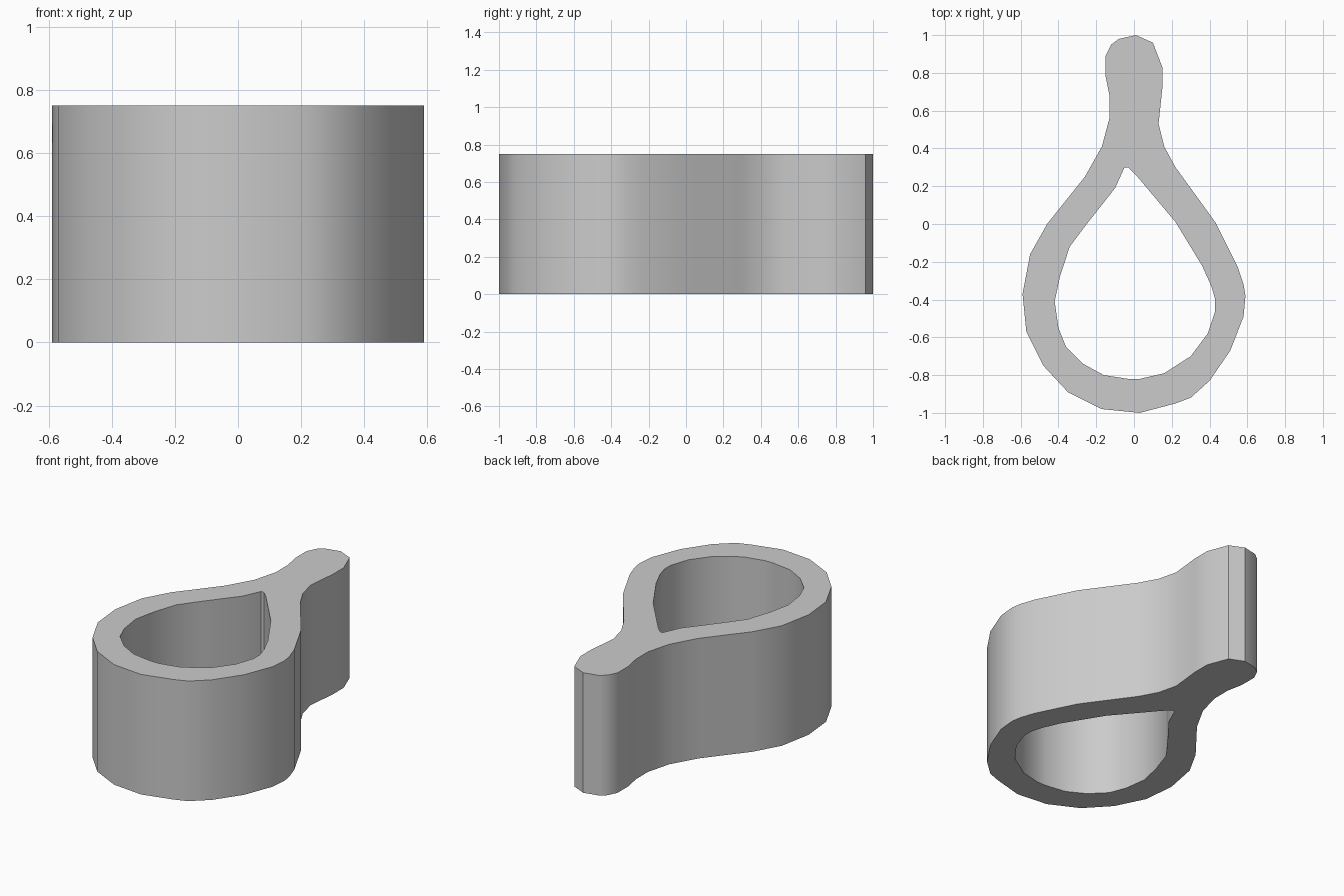
import bpy
import bmesh
import math

HEIGHT = 0.75

# Remove the default object
default_cube = bpy.data.objects.get("Cube")
if default_cube:
    bpy.data.objects.remove(default_cube, do_unlink=True)

# Teardrop rim running up into a rounded grip tab, clockwise, in hundredths
outer_profile = [
    (1, 100), (10, 96), (15, 83), (15, 72), (13, 53), (16, 41), (22, 30),
    (43, 1), (55, -23), (58, -32), (59, -38), (58, -49), (51, -67),
    (40, -83), (30, -92), (22, -95), (3, -100), (-17, -98), (-35, -89),
    (-48, -75), (-57, -57), (-59, -37), (-55, -16), (-46, 0), (-26, 25),
    (-17, 41), (-13, 56), (-13, 68), (-15, 78), (-15, 89), (-12, 95), (-8, 98),
]

# Teardrop opening through the loop
opening_profile = [
    (-5, 30), (-3, 30), (1, 26), (22, 1), (36, -22), (41, -33), (43, -40),
    (43, -46), (39, -58), (30, -70), (16, -79), (3, -82), (-3, -82),
    (-16, -80), (-27, -74), (-36, -65), (-40, -55), (-42, -41), (-39, -27),
    (-34, -12), (-25, 0), (-10, 19),
]


def make_material(name, value):
    material = bpy.data.materials.new(name)
    material.use_nodes = True
    colour = (value, value, value, 1)
    material.diffuse_color = colour
    material.node_tree.nodes["Principled BSDF"].inputs["Base Color"].default_value = colour
    return material


def add_wall(bm, profile):
    """Raise a closed profile into a wall; return its bottom and top edge loops."""
    rings = [[bm.verts.new((x / 100, y / 100, z)) for x, y in profile]
             for z in (0, HEIGHT)]
    bottom, top = rings
    for i in range(len(profile)):
        bm.faces.new((bottom[i - 1], bottom[i], top[i], top[i - 1]))
    return [[bm.edges.get((ring[i - 1], ring[i])) for i in range(len(ring))]
            for ring in rings]


def build_loop_with_tab(name, material):
    bm = bmesh.new()
    outer_loops = add_wall(bm, outer_profile)
    opening_loops = add_wall(bm, opening_profile)
    # Flat caps between the outer edge and the opening
    for outer_edges, opening_edges in zip(outer_loops, opening_loops):
        bmesh.ops.triangle_fill(bm, edges=outer_edges + opening_edges,
                                use_beauty=True, use_dissolve=False)
    bmesh.ops.recalc_face_normals(bm, faces=bm.faces)
    mesh = bpy.data.meshes.new(name)
    bm.to_mesh(mesh)
    bm.free()
    mesh.materials.append(material)
    part = bpy.data.objects.new(name, mesh)
    bpy.context.collection.objects.link(part)
    return part


loop = build_loop_with_tab("teardrop_loop_with_tab", make_material("light grey", 0.6))

# Smooth walls with crisp rims
bpy.ops.object.select_all(action="DESELECT")
loop.select_set(True)
bpy.context.view_layer.objects.active = loop
bpy.ops.object.shade_smooth_by_angle(angle=math.radians(30))
